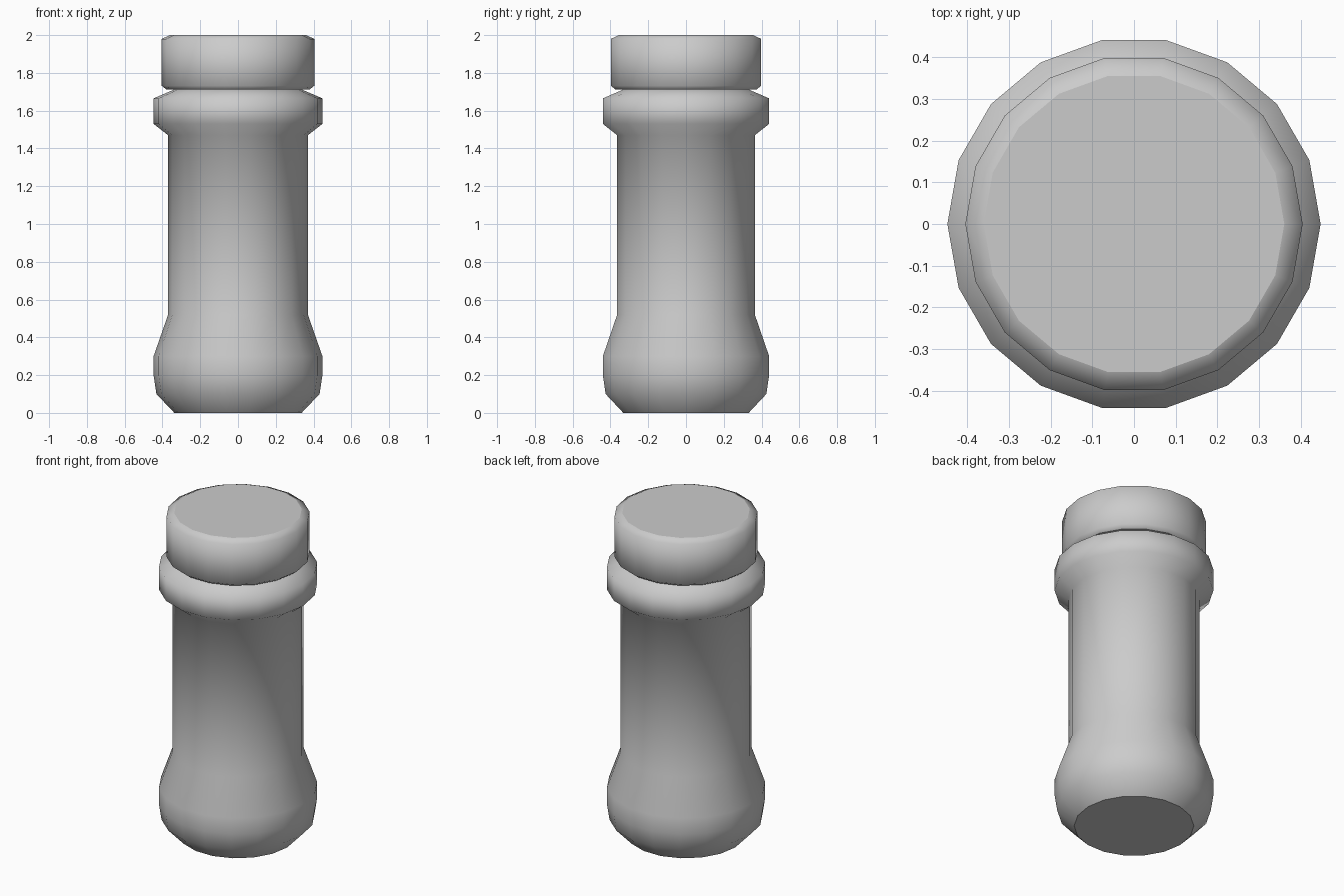
import bpy, bmesh, math

if "Cube" in bpy.data.objects:
    bpy.data.objects.remove(bpy.data.objects["Cube"])

SIDES = 18


def lathe(name, profile):
    """Revolve (radius, z) points around z and close both ends with flat discs."""
    bm = bmesh.new()
    rings = []
    for r, z in profile:
        rings.append([bm.verts.new((r * math.cos(2 * math.pi * i / SIDES),
                                    r * math.sin(2 * math.pi * i / SIDES), z))
                      for i in range(SIDES)])
    for low, high in zip(rings, rings[1:]):
        for i in range(SIDES):
            j = (i + 1) % SIDES
            bm.faces.new((low[i], low[j], high[j], high[i])).smooth = True
    # flat end discs with crisp rims
    for disc in (bm.faces.new(rings[0][::-1]), bm.faces.new(rings[-1])):
        disc.smooth = False
        for edge in disc.edges:
            edge.smooth = False
    mesh = bpy.data.meshes.new(name)
    bm.to_mesh(mesh)
    bm.free()
    obj = bpy.data.objects.new(name, mesh)
    bpy.context.collection.objects.link(obj)
    return obj


# Bottle body: bulging base, straight shaft, collar under the cap
lathe("bottle_body", [(0.337, 0), (0.432, 0.10), (0.447, 0.20), (0.447, 0.30),
                      (0.37, 0.52), (0.37, 1.47), (0.447, 1.53),
                      (0.447, 1.665), (0.335, 1.713)])

# Cap with chamfered rims
lathe("cap", [(0.38, 1.713), (0.404, 1.732), (0.404, 1.98), (0.36, 2.0)])
